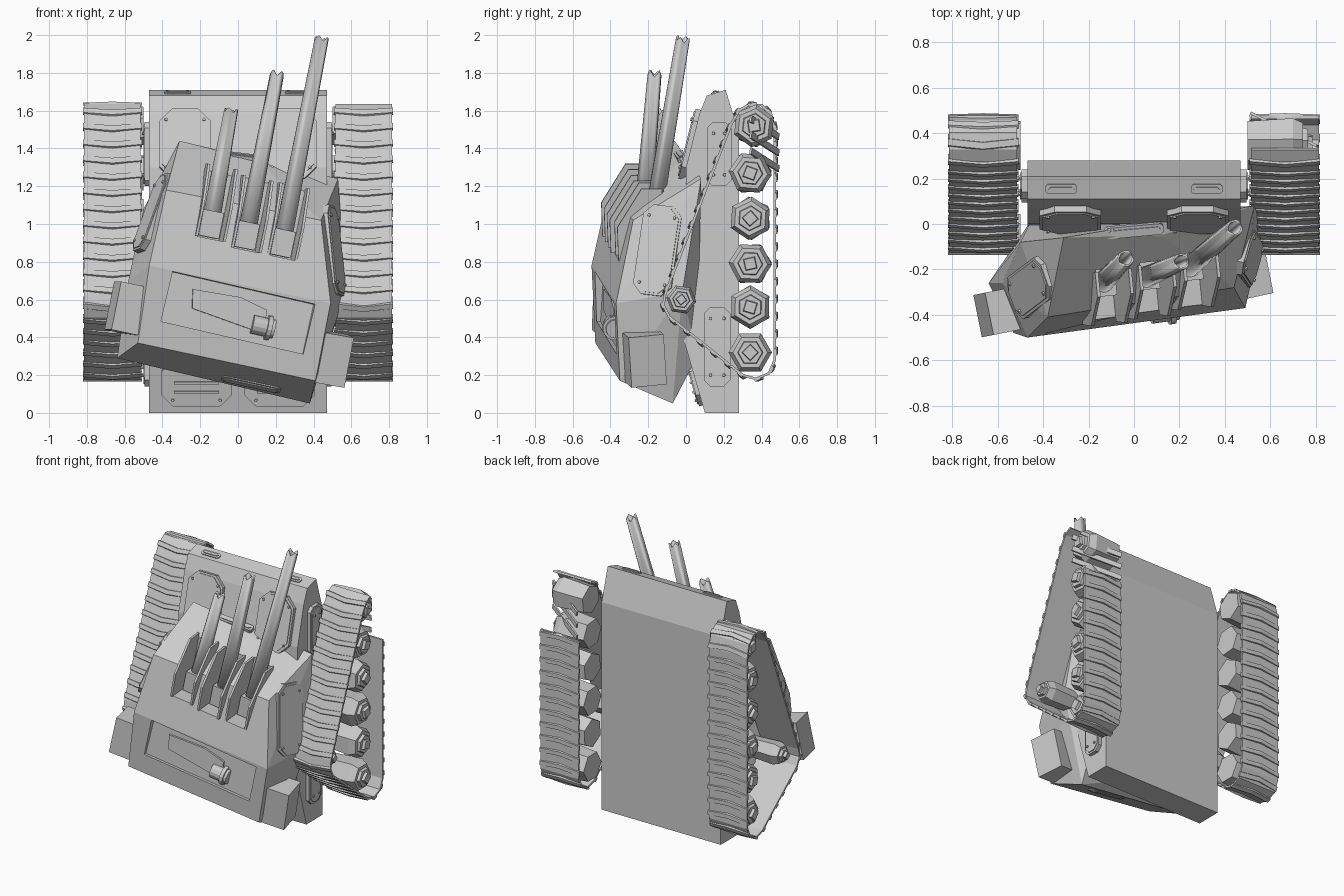
import bpy, bmesh, math
from mathutils import Vector, Matrix

if "Cube" in bpy.data.objects:
    bpy.data.objects.remove(bpy.data.objects["Cube"], do_unlink=True)

grey = bpy.data.materials.new("bare grey")
grey.use_nodes = True
grey.diffuse_color = (0.6, 0.6, 0.6, 1)
grey.node_tree.nodes["Principled BSDF"].inputs["Base Color"].default_value = (0.6, 0.6, 0.6, 1)


def finish(name, bm, matrix=None):
    bmesh.ops.recalc_face_normals(bm, faces=bm.faces)
    mesh = bpy.data.meshes.new(name)
    bm.to_mesh(mesh)
    bm.free()
    ob = bpy.data.objects.new(name, mesh)
    bpy.context.collection.objects.link(ob)
    mesh.materials.append(grey)
    if matrix:
        ob.matrix_world = matrix
    return ob


def frame(origin, up, normal):
    """Local x across, y along up, z out along the normal."""
    n = Vector(normal).normalized()
    u = Vector(up)
    u = (u - n * u.dot(n)).normalized()
    m = Matrix((u.cross(n), u, n)).transposed().to_4x4()
    m.translation = origin
    return m


def prism(name, outline, depth, matrix, base=0.0):
    bm = bmesh.new()
    face = bm.faces.new([bm.verts.new((a, b, base)) for a, b in outline])
    out = bmesh.ops.extrude_face_region(bm, geom=[face])
    bmesh.ops.translate(bm, vec=(0, 0, depth), verts=[v for v in out["geom"] if isinstance(v, bmesh.types.BMVert)])
    return finish(name, bm, matrix)


def rect(w, h):
    return [(-w / 2, -h / 2), (w / 2, -h / 2), (w / 2, h / 2), (-w / 2, h / 2)]


def plate(name, origin, up, normal, w, h, thick=0.02, bolts=True):
    """Bolted armour plate with clipped corners and a raised inner panel."""
    m = frame(origin, up, normal)

    def octagon(w, h, c):
        a, b = w / 2, h / 2
        return [(c - a, -b), (a - c, -b), (a, c - b), (a, b - c), (a - c, b), (c - a, b), (-a, b - c), (-a, c - b)]
    c = min(w, h) * 0.24
    prism(name, octagon(w, h, c), thick + 0.02, m, -0.02)
    prism(name + "_panel", octagon(w - 0.025, h - 0.025, c), 0.006, m, thick)
    if bolts:
        bm = bmesh.new()
        for sx in (-1, 1):
            for sy in (-1, 1):
                at = Matrix.Translation((sx * (w / 2 - 0.035), sy * (h / 2 - 0.06), thick + 0.008))
                bmesh.ops.create_cone(bm, cap_ends=True, segments=6, radius1=0.01, radius2=0.008, depth=0.012, matrix=at)
        finish(name + "_bolts", bm, m)


def rod(name, x0, x1, y, z, r0, r1, sides, turn=0.0):
    bm = bmesh.new()
    bmesh.ops.create_cone(bm, cap_ends=True, segments=sides, radius1=r0, radius2=r1, depth=abs(x1 - x0))
    m = Matrix.Translation(((x0 + x1) / 2, y, z)) @ Matrix.Rotation(math.copysign(math.pi / 2, x1 - x0), 4, 'Y')
    return finish(name, bm, m @ Matrix.Rotation(turn, 4, 'Z'))


def cut(target, cutter):
    cutter.hide_render = True
    cutter.hide_viewport = True
    mod = target.modifiers.new("cut", 'BOOLEAN')
    mod.operation, mod.solver, mod.object = 'DIFFERENCE', 'EXACT', cutter


# Hull: a side profile drawn across the full width
SIDE = Matrix(((0, 0, 1, 0), (1, 0, 0, 0), (0, 1, 0, 0), (0, 0, 0, 1)))
hull_side = [(.28, 0), (.28, 1.48), (.21, 1.71), (.11, 1.68), (.07, 1.58), (0, 1.3), (-.01, .38), (.1, 0)]
prism("hull", hull_side, 0.94, SIDE, -0.47)
for s, side in ((1, "left"), (-1, "right")):
    plate(side + "_upper_side_plate", (s * .475, .175, 1.37), (0, 0, 1), (s, 0, 0), .13, .34)
    plate(side + "_lower_side_plate", (s * .475, .165, .35), (0, 0, 1), (s, 0, 0), .14, .42)
    plate(side + "_bow_plate", (s * .28, .03, 1.42), (0, .25, 1), (0, -1, .25), .27, .38, .025)
    plate(side + "_nose_hatch", (s * .32, .155, 1.694), (1, 0, 0), (0, -.3, 1), .045, .14, .006, False)
    plate(side + "_stern_plate", (s * .22, .055, .16), (1, 0, 0), (0, -1, -.28), .25, .37, .02)
    for k in range(3):
        prism(side + "_stern_slat", rect(.24, .012), .01,
              frame((s * .22, .03 + .013 * (k - 1), .16 - .05 * (k - 1)), (0, -.28, 1), (0, -1, -.28)))

# Tracks: a closed loop on the right, a torn one on the left
loop = [(.47, 1.27), (.47, .28), (.44, .21), (.37, .18), (.3, .2), (-.09, .51), (-.12, .57),
        (-.11, .63), (.24, 1.53), (.28, 1.6), (.33, 1.63)]
mend = [(.4, 1.63), (.45, 1.58), (.47, 1.5), (.47, 1.27)]


def track(side, s, path):
    bm = bmesh.new()
    rows = [[bm.verts.new((s * x, y, z)) for x in (.515, .815)] for y, z in path]
    for a, b in zip(rows, rows[1:]):
        bm.faces.new((a[0], a[1], b[1], b[0]))
    band = finish(side + "_track_band", bm)
    mod = band.modifiers.new("thickness", 'SOLIDIFY')
    mod.thickness, mod.offset = 0.014, 0
    # Chevron cleats walked along the band
    bm = bmesh.new()
    step, carry = 0.092, 0.03
    for p, q in zip(path, path[1:]):
        p, q = Vector(p), Vector(q)
        length = (q - p).length
        t = (q - p) / length
        n = Vector((-t.y, t.x))
        while carry < length:
            c = p + t * carry
            cells = []
            for x, bend, lift in ((.508, 0, .012), (.665, -.016, .018), (.82, 0, .012)):
                ring = []
                for along, out in ((-.02, -.002), (.02, -.002), (.017, lift), (-.012, lift)):
                    v = c + t * (along + bend) + n * out
                    ring.append(bm.verts.new((s * x, v.x, v.y)))
                cells.append(ring)
            for a, b in zip(cells, cells[1:]):
                for i in range(4):
                    j = (i + 1) % 4
                    bm.faces.new((a[i], a[j], b[j], b[i]))
            bm.faces.new(cells[0])
            bm.faces.new(cells[-1])
            carry += step
        carry -= length
    finish(side + "_track_cleats", bm)


track("left", 1, loop)
track("right", -1, loop + mend)

# Loose links at the torn end
for k in range(3):
    prism("loose_link", rect(.34, .035), .012,
          frame((.66, .41, 1.34 + .085 * k), (-.25, .12, .96), (.44, .88, 0)))

# Road wheels and idlers
wheels = [(.34, .32, .115), (.34, .56, .115), (.34, .79, .115), (.34, 1.03, .115),
          (.34, 1.27, .115), (.36, 1.52, .115), (-.025, .6, .08)]
for s, side in ((1, "left"), (-1, "right")):
    for i, (y, z, r) in enumerate(wheels):
        rod(side + "_wheel", s * .5, s * .7, y, z, r * .88, r, 6, i * .5)
        rod(side + "_wheel_rim", s * .7, s * .745, y, z, r, r * .8, 6, i * .5)
        rod(side + "_wheel_boss", s * .74, s * .765, y, z, r * .6, r * .55, 6, i * .5)
        rod(side + "_wheel_hub", s * .76, s * .785, y, z, r * .4, r * .34, 4, i * .5)

# Turret: a faceted shell knocked askew
corners = [(-.53, -.48, .37), (.41, -.35, .17), (-.47, -.5, .78), (.49, -.37, .58),
           (-.38, -.41, 1.18), (.44, -.28, 1.02), (-.31, -.06, 1.44), (.53, .08, 1.24),
           (.57, -.02, .64), (.38, -.07, .05), (-.64, -.26, .29), (-.58, -.26, .7),
           (-.5, -.08, 1.08), (-.45, .02, .4), (.4, .06, .3), (.12, -.05, 1.32)]
bm = bmesh.new()
for c in corners:
    bm.verts.new(c)
res = bmesh.ops.convex_hull(bm, input=bm.verts)
bmesh.ops.delete(bm, geom=[g for g in res["geom_interior"] if isinstance(g, bmesh.types.BMVert)], context='VERTS')
bmesh.ops.dissolve_limit(bm, angle_limit=math.radians(4), verts=bm.verts, edges=bm.edges)
turret = finish("turret", bm)

# Roof recess with a broken cupola stub
roof_normal, roof_up = Vector((.15, -1, .03)), Vector((.23, 0, 1))
recess = frame((0, -.425, .53), roof_up, roof_normal)
cut(turret, prism("recess_cutter", rect(.78, .27), .3, recess, -.035))
prism("recess_slab", [(-.26, .07), (-.24, -.03), (.1, -.07), (.16, -.03), (.15, .05), (0, .085)], .02, recess, -.04)
for r, w, x in ((.05, .12, .15), (.065, .025, .18)):
    bm = bmesh.new()
    bmesh.ops.create_cone(bm, cap_ends=True, segments=14, radius1=r, radius2=r, depth=w)
    finish("cupola_stub", bm, recess @ Matrix.Translation((x, -.04, -.025)) @ Matrix.Rotation(math.pi / 2, 4, 'Y'))

# Guns: ragged tubes lying in slots cut through the turret face
ACROSS = Matrix(((0, 0, 1, 0), (1, 0, 0, 0), (0, 1, 0, 0), (0, 0, 0, 1)))
guns = [((-.15, -.27, .98), (-.035, -.15, 1.61)), ((.04, -.24, .92), (.21, -.165, 1.81)),
        ((.23, -.2, .88), (.445, -.015, 1.99))]
for base, tip in guns:
    base, tip = Vector(base), Vector(tip)
    d = tip - base
    slot = frame(base, d, (.1, -1, 0))
    cut(turret, prism("slot_cutter", [(-.07, -.06), (.07, -.06), (.07, .36), (-.07, .36)], .5, slot, -.07))
    prism("gun_mantlet", [(-.055, -.05), (.055, -.05), (.055, .09), (-.055, .09)], .13, slot, -.08)
    for e in (-.082, .068):
        prism("slot_lip", [(-.06, -.06), (-.06, .165), (.12, .175), (.33, .05), (.33, -.06)], .014, slot @ ACROSS, e)
    bm = bmesh.new()
    bmesh.ops.create_cone(bm, cap_ends=False, segments=16, radius1=.049, radius2=.037, depth=d.length,
                          matrix=Matrix.Translation((0, 0, d.length / 2)))
    for i, v in enumerate(sorted((v for v in bm.verts if v.co.z > .1), key=lambda v: math.atan2(v.co.y, v.co.x))):
        v.co.z -= (0, .012, .026, .014)[i % 4]
    tube = finish("gun_barrel", bm, Matrix.Translation(base) @ d.to_track_quat('Z', 'Y').to_matrix().to_4x4())
    mod = tube.modifiers.new("wall", 'SOLIDIFY')
    mod.thickness, mod.offset = .01, -1
    bpy.context.view_layer.objects.active = tube
    tube.select_set(True)
    bpy.ops.object.shade_smooth_by_angle(angle=math.radians(35))
    tube.select_set(False)

# Turret plates and side boxes
plate("turret_right_plate", (-.455, -.28, 1.06), (.3, .25, 1), (-.9, -.27, .4), .2, .44, .012)
plate("turret_left_plate", (.512, -.15, .86), (0, .12, 1), (1, -.26, .14), .21, .48, .01)
plate("turret_rear_plate", (.07, -.195, .155), (1, .14, -.21), (-.15, -.39, -.93), .07, .32, .008, False)
plate("turret_brow_plate", (0, -.03, 1.36), (1, .1, -.15), (.15, -.3, 1), .05, .26, .01, False)
prism("right_side_box", rect(.18, .26), .19, frame((-.595, -.29, .55), (.22, -.05, 1), (.2, -1, 0)))
prism("left_side_box", rect(.19, .27), .19, frame((.46, -.13, .3), (.2, -.1, 1), (.2, -1, -.1)))
